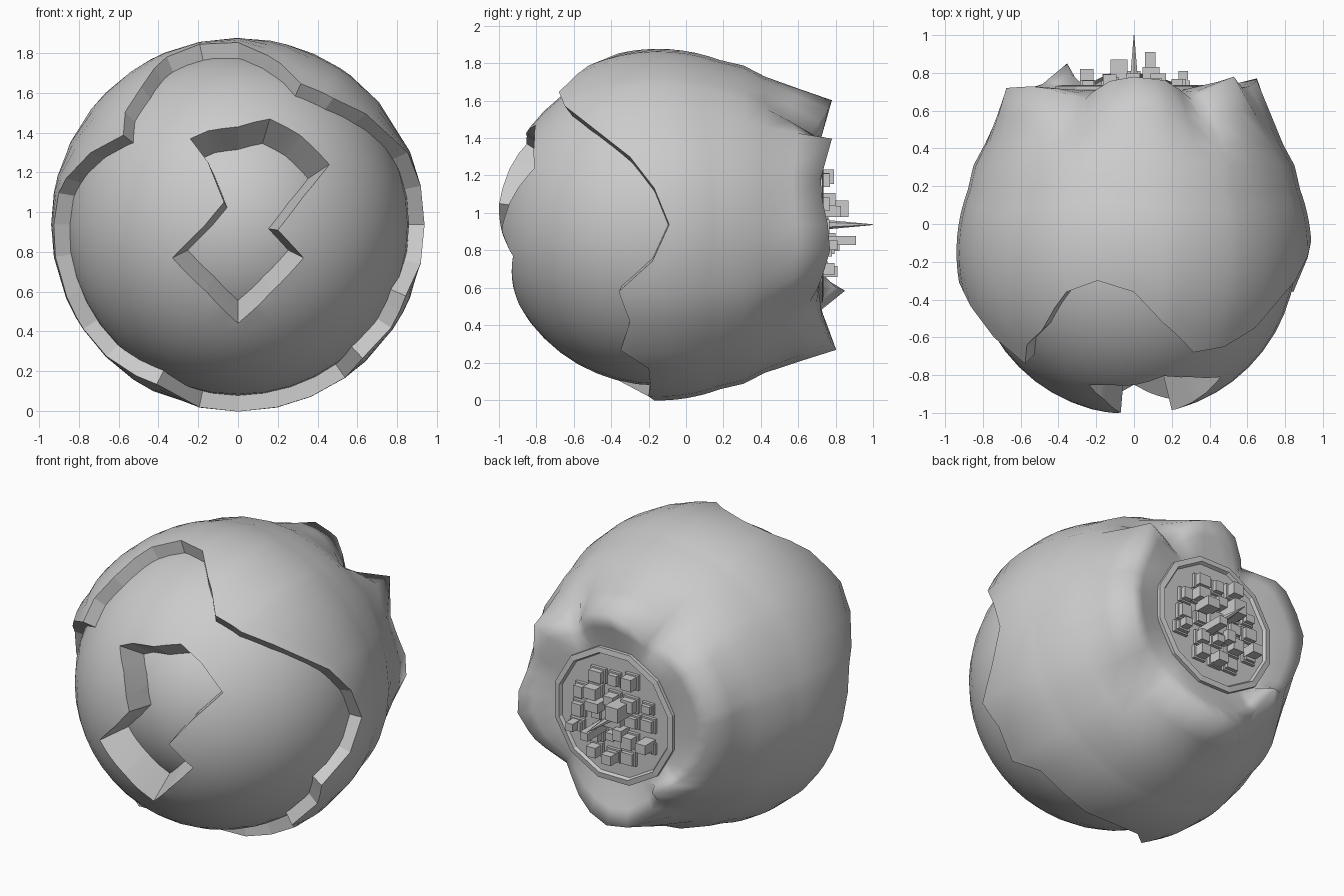
import bpy, bmesh, math, random
from mathutils import Vector, Matrix

if "Cube" in bpy.data.objects:
    bpy.data.objects.remove(bpy.data.objects["Cube"])

C = Vector((0, -0.15, 0.937))   # centre of the sphere layers
R_CRUST, R_MID, R_CORE = 0.94, 0.86, 0.66


def add_object(name, bm, angle=None):
    bmesh.ops.recalc_face_normals(bm, faces=bm.faces[:])
    me = bpy.data.meshes.new(name)
    bm.to_mesh(me)
    bm.free()
    ob = bpy.data.objects.new(name, me)
    bpy.context.collection.objects.link(ob)
    if angle:
        smooth(ob, angle)
    return ob


def smooth(ob, angle):
    bpy.ops.object.select_all(action='DESELECT')
    ob.select_set(True)
    bpy.context.view_layer.objects.active = ob
    bpy.ops.object.shade_smooth_by_angle(angle=math.radians(angle))


def sample(keys, deg):
    # linear interpolation around a closed ring of (angle, values...)
    ring = [(keys[-1][0] - 360, *keys[-1][1:])] + keys + [(keys[0][0] + 360, *keys[0][1:])]
    for a, b in zip(ring, ring[1:]):
        if a[0] <= deg <= b[0]:
            t = (deg - a[0]) / (b[0] - a[0])
            return [p + (q - p) * t for p, q in zip(a[1:], b[1:])]


def sphere(name, radius):
    bm = bmesh.new()
    bmesh.ops.create_uvsphere(bm, u_segments=40, v_segments=24, radius=radius,
                              matrix=Matrix.Translation(C) @ Matrix.Rotation(math.pi / 2, 4, 'X'))
    return add_object(name, bm, 35)


# Outer crust: ragged front opening (angle, y) and petals at the back (angle, radius, y)
opening = [(0, -.09), (12, -.17), (23, -.3), (41, -.55), (53, -.65), (66, -.68), (80, -.52),
           (90, -.36), (102, -.3), (113, -.36), (125, -.56), (135, -.64), (142, -.74),
           (154, -.6), (170, -.36), (180, -.31), (190, -.27), (203, -.25), (214, -.22),
           (225, -.24), (236, -.36), (243, -.42), (258, -.2), (270, -.17), (282, -.2),
           (293, -.19), (305, -.2), (313, -.35), (326, -.3), (337, -.36), (348, -.18)]
petals = [(20, .61, .71), (41, .70, .78), (57, .56, .66), (75, .64, .76), (90, .665, .78),
          (105, .62, .75), (118, .55, .66), (138, .68, .73), (165, .70, .72), (192, .62, .70),
          (210, .56, .74), (225, .50, .85), (238, .56, .70), (255, .66, .79), (267, .675, .81),
          (285, .64, .77), (312, .56, .66), (332, .64, .72), (351, .67, .78)]
angles = [k[0] for k in opening]
for k in petals:
    if min(abs(k[0] - a) for a in angles) > 3.5:
        angles.append(k[0])
angles.sort()
bm = bmesh.new()
columns = []
for deg in angles:
    th = math.radians(deg)
    y0 = sample(opening, deg)[0]
    pr, py = sample(petals, deg)
    a0 = math.asin((y0 - C.y) / R_CRUST)
    a1 = math.asin(.33 / R_CRUST)
    k = .895
    prof = [(R_CRUST * k * math.cos(a0), C.y + R_CRUST * k * math.sin(a0))]
    for j in range(9):
        a = a0 + (a1 - a0) * j / 8
        prof.append((R_CRUST * math.cos(a), C.y + R_CRUST * math.sin(a)))
    prof += [(.85, .31), (.79 + (pr - .65) * .15, .42),
             (.5 * (.77 + pr) + .01, .42 + (py - .42) * .5), (pr, py),
             (pr * .6 + .17, py * .6 + .285), (.43, .71), (.38, .70)]
    columns.append([bm.verts.new((r * math.cos(th), y, C.z + r * math.sin(th))) for r, y in prof])
for i, a in enumerate(columns):
    b = columns[(i + 1) % len(columns)]
    for j in range(len(a) - 1):
        f = bm.faces.new((a[j], b[j], b[j + 1], a[j + 1]))
        f.smooth = j > 0                      # flat broken wall, smooth skin
    bm.edges.get((a[1], b[1])).smooth = False
add_object("outer_crust", bm)

# Middle layer with an irregular hole, and the core seen through it
middle = sphere("middle_layer", R_MID)
sphere("core", R_CORE)
hole = [(-.24, 1.37), (-.15, 1.41), (0, 1.43), (.16, 1.47), (.31, 1.39), (.46, 1.24),
        (.33, 1.08), (.2, .91), (.33, .77), (.17, .6), (0, .44), (-.16, .6), (-.33, .77),
        (-.17, .93), (-.07, 1.05), (-.15, 1.25)]
bm = bmesh.new()
loops = []
for s in (.6, 1.7):
    loop = []
    for x, z in hole:
        dz = z - C.z
        d = Vector((x, -math.sqrt(R_MID ** 2 - x * x - dz * dz), dz))
        loop.append(bm.verts.new(C + d * s))
    loops.append(loop)
n = len(hole)
for i in range(n):
    j = (i + 1) % n
    bm.faces.new((loops[0][i], loops[0][j], loops[1][j], loops[1][i]))
for loop in loops:
    bm.faces.new(loop)
bmesh.ops.triangulate(bm, faces=bm.faces[:])
cutter = add_object("hole_cutter", bm)
cutter.hide_render = True
mod = middle.modifiers.new("hole", 'BOOLEAN')
mod.operation = 'DIFFERENCE'
mod.solver = 'EXACT'
mod.object = cutter
bpy.ops.object.select_all(action='DESELECT')
bpy.context.view_layer.objects.active = middle
middle.select_set(True)
bpy.ops.object.modifier_apply(modifier=mod.name)
bpy.data.objects.remove(cutter, do_unlink=True)
smooth(middle, 35)

# City plate: twelve-sided dish with a raised lip
bm = bmesh.new()
rings = []
for r, y in [(.43, .66), (.43, .73), (.395, .735), (.385, .715)]:
    rings.append([bm.verts.new((r * math.cos(t), y, C.z + r * math.sin(t)))
                  for t in (2 * math.pi * (i + .5) / 12 for i in range(12))])
for a, b in zip(rings, rings[1:]):
    for i in range(12):
        j = (i + 1) % 12
        bm.faces.new((a[i], a[j], b[j], b[i]))
bm.faces.new(rings[-1])
add_object("city_plate", bm)


# City buildings: boxes standing out towards +y
def box(bm, x, z, w, d, top):
    m = (Matrix.Translation((x, (.70 + top) / 2, C.z + z))
         @ Matrix.Diagonal((w, top - .70, d, 1)))
    bmesh.ops.create_cube(bm, size=1, matrix=m)


random.seed(4)
bm = bmesh.new()
for ix in range(-2, 3):
    for iz in range(-2, 3):
        if abs(ix) + abs(iz) in (0, 4):
            continue
        x = ix * .122 + random.uniform(-.015, .015)
        z = iz * .122 + random.uniform(-.015, .015)
        w, d = random.uniform(.055, .085), random.uniform(.045, .08)
        box(bm, x, z, w + .02, d + .02, .735)
        box(bm, x, z, w, d, random.uniform(.75, .80))
box(bm, -.08, .085, .09, .09, .87)     # tall blocks
box(bm, .085, -.085, .055, .05, .91)
box(bm, .09, .07, .09, .06, .83)
box(bm, -.07, -.08, .06, .07, .80)
box(bm, 0, -.25, .07, .06, .81)
box(bm, -.25, -.11, .07, .06, .82)
box(bm, .26, -.11, .05, .05, .81)
box(bm, 0, 0, .13, .13, .76)
add_object("city_buildings", bm)

# Central spire
bm = bmesh.new()
bmesh.ops.create_cone(bm, cap_ends=True, segments=6, radius1=.028, radius2=.002, depth=.28,
                      matrix=Matrix.Translation((0, .86, C.z)) @ Matrix.Rotation(-math.pi / 2, 4, 'X'))
add_object("spire", bm)
